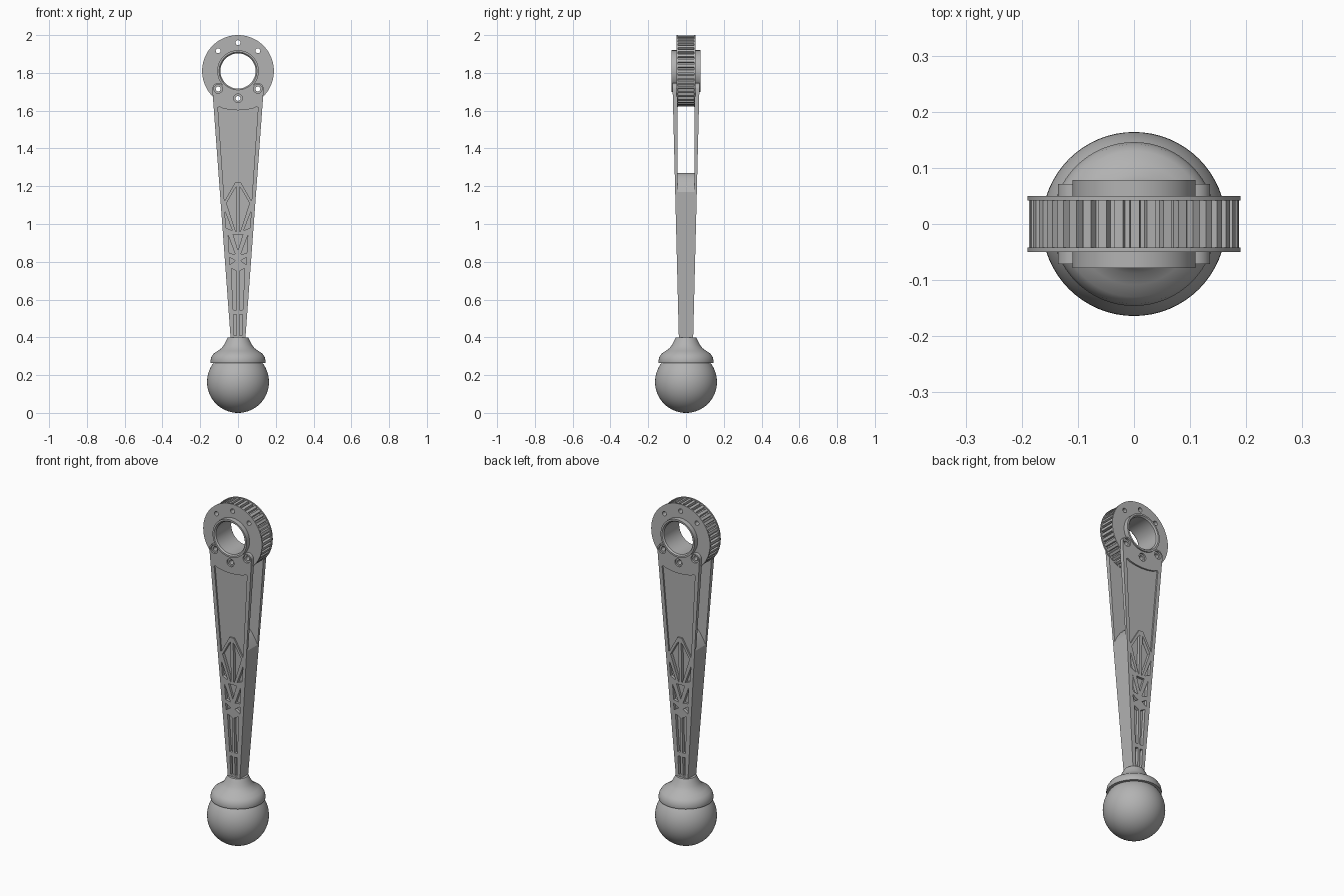
import bpy, bmesh
from math import cos, sin, pi, radians
from mathutils import Matrix

if "Cube" in bpy.data.objects:
    bpy.data.objects.remove(bpy.data.objects["Cube"])

grey = bpy.data.materials.new("satin grey metal")
grey.use_nodes = True
colour = (0.45, 0.45, 0.45, 1)
grey.diffuse_color = colour
grey.node_tree.nodes["Principled BSDF"].inputs["Base Color"].default_value = colour

HUB_Z = 1.81


def finish(bm, name):
    bmesh.ops.recalc_face_normals(bm, faces=bm.faces)
    mesh = bpy.data.meshes.new(name)
    bm.to_mesh(mesh)
    bm.free()
    mesh.materials.append(grey)
    ob = bpy.data.objects.new(name, mesh)
    bpy.context.collection.objects.link(ob)
    return ob


def select(ob):
    bpy.ops.object.select_all(action="DESELECT")
    ob.select_set(True)
    bpy.context.view_layer.objects.active = ob


def smooth(ob, angle=30):
    select(ob)
    bpy.ops.object.shade_smooth_by_angle(angle=radians(angle))


def prism(name, points, y0, y1):
    """Extrude an x/z outline between two y values, or functions of z."""
    at = lambda y, z: y(z) if callable(y) else y
    bm = bmesh.new()
    a = [bm.verts.new((x, at(y0, z), z)) for x, z in points]
    b = [bm.verts.new((x, at(y1, z), z)) for x, z in points]
    bm.faces.new(a)
    bm.faces.new(b[::-1])
    for i in range(len(a)):
        j = (i + 1) % len(a)
        bm.faces.new((a[i], a[j], b[j], b[i]))
    return finish(bm, name)


def lathe(name, profile, closed=False, steps=64):
    bm = bmesh.new()
    vs = [bm.verts.new((r, 0, z)) for r, z in profile]
    es = [bm.edges.new(p) for p in zip(vs, vs[1:])]
    if closed:
        es.append(bm.edges.new((vs[-1], vs[0])))
    bmesh.ops.spin(bm, geom=vs + es, axis=(0, 0, 1), cent=(0, 0, 0),
                   angle=2 * pi, steps=steps, use_duplicate=False)
    bmesh.ops.remove_doubles(bm, verts=bm.verts, dist=0.0001)
    return finish(bm, name)


def arc(cx, cz, r, start, end, n):
    return [(cx + r * cos(radians(start + (end - start) * i / n)),
             cz + r * sin(radians(start + (end - start) * i / n))) for i in range(n + 1)]


def disc(cx, cz, r, y0, y1, n=24):
    return prism("cutter", arc(cx, cz, r, 0, 360, n)[:-1], y0, y1)


def cut(target, cutters):
    for c in cutters:
        mod = target.modifiers.new("cut", "BOOLEAN")
        mod.operation, mod.solver, mod.object = "DIFFERENCE", "EXACT", c
        select(target)
        bpy.ops.object.modifier_apply(modifier=mod.name)
        bpy.data.objects.remove(c)


def mirrored(half):
    return half + [(-x, z) for x, z in reversed(half) if abs(x) > 0.001]


# Ball and fitted collar
bm = bmesh.new()
bmesh.ops.create_uvsphere(bm, u_segments=64, v_segments=32, radius=0.164,
                          matrix=Matrix.Translation((0, 0, 0.164)))
smooth(finish(bm, "ball_knob"))
collar = [(0.12, 0.265), (0.145, 0.265), (0.146, 0.275), (0.142, 0.295), (0.13, 0.313),
          (0.108, 0.328), (0.088, 0.342), (0.074, 0.36), (0.064, 0.38), (0.054, 0.4),
          (0, 0.4)]
smooth(lathe("ball_collar", collar))


# Tapered arm, forked at the top
def depth(z):
    return 0.038 + 0.025 * (z - 0.4)


LOBE_X, LOBE_Z = 0.105, 1.715
half = [(0.038, 0.38)] + arc(LOBE_X, LOBE_Z, 0.031, -5, 140, 12) \
    + arc(0, HUB_Z, 0.1, -50, -90, 10)
arm = prism("forked_arm", mirrored(half), lambda z: -depth(z), depth)

# Slot between the fork plates, with a rounded crotch
floor = [(x / 50, 1.27 - 11 * (x / 50) ** 2) for x in range(-7, 8)]
slot = prism("cutter", floor + [(0.2, 1.9), (-0.2, 1.9)], -0.044, 0.044)

# Recessed panel and lightening pockets on both faces
panel = mirrored([(0.014, 1.222), (0.072, 1.12), (0.105, 1.6), (0.108, 1.615),
                  (0.1, 1.622), (0.08, 1.612), (0.04, 1.604), (0, 1.602)])
centre_pocket = mirrored([(0, 0.86), (0.026, 0.945), (0, 0.945)])
pockets = [
    [(0.009, 1.195), (0.018, 1.185), (0.061, 1.11), (0.012, 0.96), (0.009, 0.96)],
    [(0.07, 1.07), (0.064, 0.98), (0.03, 0.965)],
    [(0.052, 0.94), (0.046, 0.845), (0.015, 0.84)],
    [(0.014, 0.805), (0.046, 0.825), (0.045, 0.785)],
    [(0.007, 0.75), (0.035, 0.765), (0.033, 0.7), (0.025, 0.545), (0.007, 0.545)],
    [(0.007, 0.52), (0.024, 0.52), (0.02, 0.41), (0.007, 0.41)],
]
cutters = [slot]
for s in (-1, 1):
    def pocket(points, d):
        return prism("cutter", points, lambda z: s * (depth(z) - d),
                     lambda z: s * (depth(z) + 0.03))
    cutters += [pocket(panel, 0.009), pocket(centre_pocket, 0.014)]
    cutters += [pocket([(m * x, z) for x, z in p], 0.018) for p in pockets for m in (-1, 1)]

# Counterbored bolt holes in the fork plates
bolts = [(-LOBE_X, LOBE_Z), (0, 1.665), (LOBE_X, LOBE_Z)]
for x, z in bolts:
    cutters.append(disc(x, z, 0.013, -0.2, 0.2))
    cutters += [disc(x, z, 0.023, s * 0.06, s * 0.2) for s in (-1, 1)]
cut(arm, cutters)
smooth(arm)

# Toothed wheel with a flange on each side
TEETH = 40
outline = []
for i in range(TEETH):
    for f, r in ((-0.32, 0.187), (0.2, 0.187), (0.3, 0.172), (0.58, 0.172)):
        a = 2 * pi * (i + f) / TEETH
        outline.append((r * cos(a), HUB_Z + r * sin(a)))
wheel_parts = [prism("toothed_wheel", outline, -0.043, 0.043)]
for side, y0, y1 in (("front", -0.05, -0.042), ("back", 0.042, 0.05)):
    wheel_parts.append(disc(0, HUB_Z, 0.19, y0, y1, 96))
    wheel_parts[-1].name = side + "_flange"
holes = bolts + [(0, 1.96), (LOBE_X, 1.917), (-LOBE_X, 1.917)]
for part in wheel_parts:
    cut(part, [disc(0, HUB_Z, 0.1, -0.2, 0.2, 64)]
        + [disc(x, z, 0.013, -0.2, 0.2) for x, z in holes])
    smooth(part, 20)

# Hub tube with chamfered mouth
ring = [(0.093, -0.07), (0.1, -0.078), (0.11, -0.078),
        (0.11, 0.078), (0.1, 0.078), (0.093, 0.07)]
hub = lathe("hub_ring", ring, closed=True)
hub.data.transform(Matrix.Translation((0, 0, HUB_Z)) @ Matrix.Rotation(pi / 2, 4, "X"))
smooth(hub)
